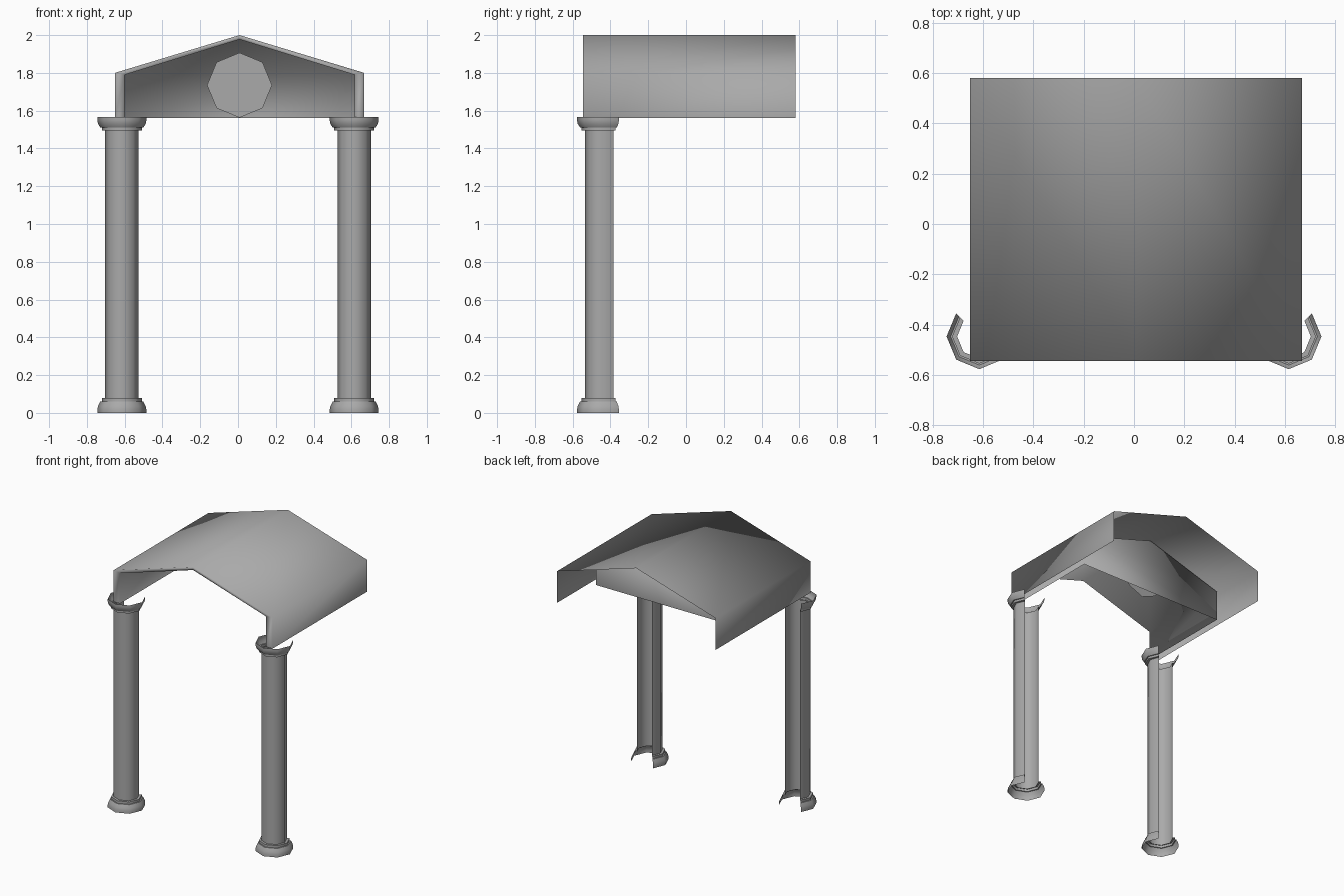
import bpy
import math

cube = bpy.data.objects.get("Cube")
if cube:
    bpy.data.objects.remove(cube, do_unlink=True)

GREY = (0.4, 0.4, 0.4, 1.0)
stone = bpy.data.materials.new("stone_grey")
stone.use_nodes = True
stone.diffuse_color = GREY
bsdf = stone.node_tree.nodes["Principled BSDF"]
bsdf.inputs["Base Color"].default_value = GREY
bsdf.inputs["Roughness"].default_value = 0.8


def loft(name, rings, cap_last=False, smooth_angle=None):
    """Bridge open rings of equal length into a thin shell."""
    n = len(rings[0])
    verts = [p for ring in rings for p in ring]
    faces = []
    for r in range(len(rings) - 1):
        a, b = r * n, (r + 1) * n
        faces += [(a + i, b + i, b + i + 1, a + i + 1) for i in range(n - 1)]
    if cap_last:
        faces.append(tuple(reversed(range(len(verts) - n, len(verts)))))
    mesh = bpy.data.meshes.new(name)
    mesh.from_pydata(verts, [], faces)
    mesh.materials.append(stone)
    obj = bpy.data.objects.new(name, mesh)
    bpy.context.collection.objects.link(obj)
    mesh.shade_smooth()
    if smooth_angle:
        bpy.ops.object.select_all(action="DESELECT")
        obj.select_set(True)
        bpy.context.view_layer.objects.active = obj
        bpy.ops.object.shade_smooth_by_angle(angle=math.radians(smooth_angle))
    return obj


# Gabled roof shell: outer skin, front rim, inner lining and recessed gable wall
MID = 0.008


def gable(half, eave, ridge, y):
    return [(MID - half, y, 1.562), (MID - half, y, eave), (MID, y, ridge),
            (MID + half, y, eave), (MID + half, y, 1.562)]


loft("gable_roof", [
    gable(0.66, 1.8, 2.0, 0.58),
    gable(0.66, 1.8, 2.0, -0.545),
    gable(0.608, 1.79, 1.977, -0.545),
    gable(0.608, 1.79, 1.977, 0.19),
], cap_last=True)

# Eight-sided plate in front of the gable wall
bpy.ops.mesh.primitive_circle_add(vertices=8, radius=0.172, fill_type="NGON",
                                  location=(MID, 0.1, 1.735),
                                  rotation=(math.pi / 2, 0, 0))
plate = bpy.context.object
plate.name = "gable_medallion"
plate.data.materials.append(stone)

# Columns: eight-sided, hollow, with the two rear facets left open
SHAFT = [(0.088, 0.07), (0.088, 1.5)]
BASE = [(0.13, 0.0), (0.13, 0.018), (0.126, 0.036), (0.114, 0.06),
        (0.106, 0.06), (0.106, 0.078), (0.088, 0.078)]
CAPITAL = [(0.088, 1.494), (0.106, 1.494), (0.106, 1.511), (0.114, 1.511),
           (0.126, 1.53), (0.13, 1.55), (0.13, 1.566)]


def column_part(name, profile, cx):
    angles = [math.radians(135 + 45 * i) for i in range(7)]
    rings = [[(cx + r * math.cos(t), -0.447 + r * math.sin(t), z)
              for t in angles] for r, z in reversed(profile)]
    loft(name, rings, smooth_angle=50)


for side, x in (("right", -0.615), ("left", 0.615)):
    for part, profile in (("shaft", SHAFT), ("base", BASE), ("capital", CAPITAL)):
        column_part(f"{side}_column_{part}", profile, x)
